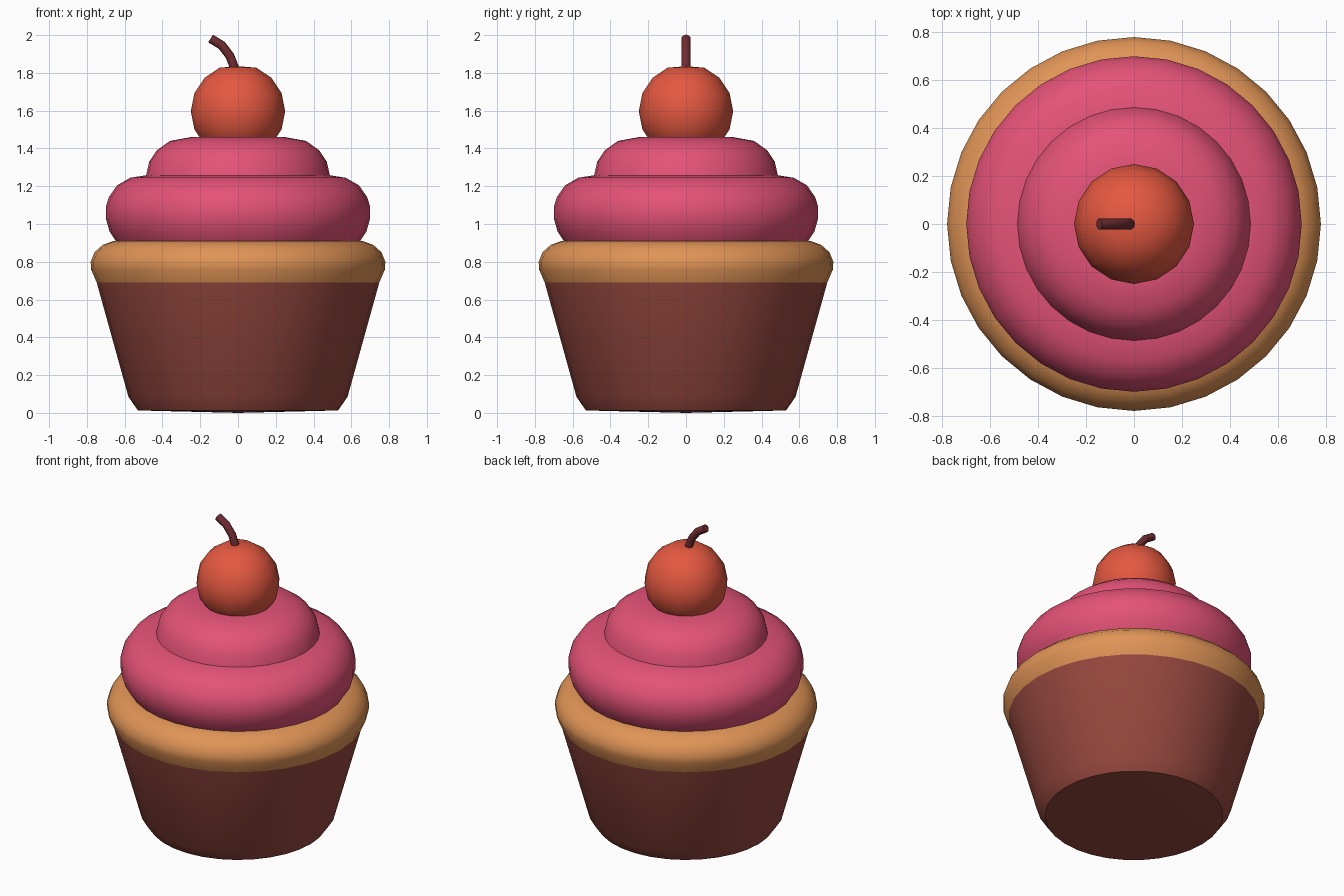
import bpy, bmesh, math
from mathutils import Vector

if "Cube" in bpy.data.objects:
    bpy.data.objects.remove(bpy.data.objects["Cube"])


def material(name, rgb):
    lin = [(c / 255 / 12.92) if c < 10 else ((c / 255 + 0.055) / 1.055) ** 2.4 for c in rgb]
    m = bpy.data.materials.new(name)
    m.diffuse_color = (*lin, 1)
    m.use_nodes = True
    m.node_tree.nodes["Principled BSDF"].inputs["Base Color"].default_value = m.diffuse_color
    return m


def finish(bm, name, mat, angle=40):
    bmesh.ops.remove_doubles(bm, verts=bm.verts, dist=1e-5)
    bmesh.ops.recalc_face_normals(bm, faces=bm.faces)
    me = bpy.data.meshes.new(name)
    bm.to_mesh(me)
    bm.free()
    me.materials.append(mat)
    ob = bpy.data.objects.new(name, me)
    bpy.context.collection.objects.link(ob)
    bpy.ops.object.select_all(action='DESELECT')
    ob.select_set(True)
    bpy.context.view_layer.objects.active = ob
    bpy.ops.object.shade_smooth_by_angle(angle=math.radians(angle))
    return ob


def lathe(name, profile, mat, sides=32, angle=40):
    """Revolve (radius, z) points; the first and last point reach the axis."""
    bm = bmesh.new()
    pts = [(0, profile[0][1])] * (profile[0][0] > 0) + profile
    pts = pts + [(0, profile[-1][1])] * (profile[-1][0] > 0)
    rings = []
    for r, z in pts:
        if r == 0:
            rings.append([bm.verts.new((0, 0, z))])
        else:
            rings.append([bm.verts.new((r * math.cos(2 * math.pi * i / sides),
                                        r * math.sin(2 * math.pi * i / sides), z))
                          for i in range(sides)])
    for a, b in zip(rings, rings[1:]):
        for i in range(sides):
            j = (i + 1) % sides
            quad = [a[i % len(a)], a[j % len(a)], b[j % len(b)], b[i % len(b)]]
            bm.faces.new(list(dict.fromkeys(quad)))
    return finish(bm, name, mat, angle)


def tube(name, path, radius, mat, sides=10):
    """Sweep a circle along a path in the xz plane."""
    bm = bmesh.new()
    pts = [Vector((x, 0, z)) for x, z in path]
    rings = []
    for k, p in enumerate(pts):
        t = (pts[min(k + 1, len(pts) - 1)] - pts[max(k - 1, 0)]).normalized()
        side = Vector((t.z, 0, -t.x))
        rings.append([bm.verts.new(p + radius * (side * math.cos(a) + Vector((0, 1, 0)) * math.sin(a)))
                      for a in (2 * math.pi * i / sides for i in range(sides))])
    for a, b in zip(rings, rings[1:]):
        for i in range(sides):
            j = (i + 1) % sides
            bm.faces.new((a[i], a[j], b[j], b[i]))
    bm.faces.new(rings[0])
    bm.faces.new(rings[-1])
    return finish(bm, name, mat)


brown = material("wrapper brown", (150, 72, 62))
cake = material("cake tan", (224, 148, 86))
pink = material("frosting pink", (228, 82, 120))
red = material("cherry red", (228, 88, 64))
stem_c = material("stem dark red", (112, 44, 50))

# Tapered paper wrapper
lathe("wrapper", [(0, 0), (0.53, 0.013), (0.58, 0.085), (0.748, 0.69)], brown)
# Cake rim bulging over the wrapper
lathe("cake_top", [(0.748, 0.69), (0.778, 0.76), (0.78, 0.80), (0.76, 0.85),
                   (0.715, 0.89), (0.66, 0.91), (0.55, 0.915)], cake)
# Two tiers of frosting
lathe("frosting_lower", [(0.64, 0.90), (0.68, 0.96), (0.70, 1.03), (0.70, 1.09), (0.685, 1.14),
                         (0.64, 1.205), (0.57, 1.245), (0.46, 1.262)], pink)
lathe("frosting_upper", [(0.487, 1.255), (0.47, 1.33), (0.43, 1.39), (0.36, 1.44),
                         (0.25, 1.46), (0, 1.465)], pink)
# Cherry: sphere with slightly flattened top
R, ZC = 0.25, 1.597
lathe("cherry", [(0, ZC - R)] + [(R * math.cos(a), ZC + R * math.sin(a))
      for a in (math.radians(22.5 * i) for i in range(-3, 4))] + [(0, 1.835)], red, sides=16, angle=60)
# Curved cherry stem
tube("cherry_stem", [(-0.012, 1.78), (-0.02, 1.83), (-0.043, 1.89), (-0.085, 1.945), (-0.145, 1.982)],
     0.024, stem_c)
